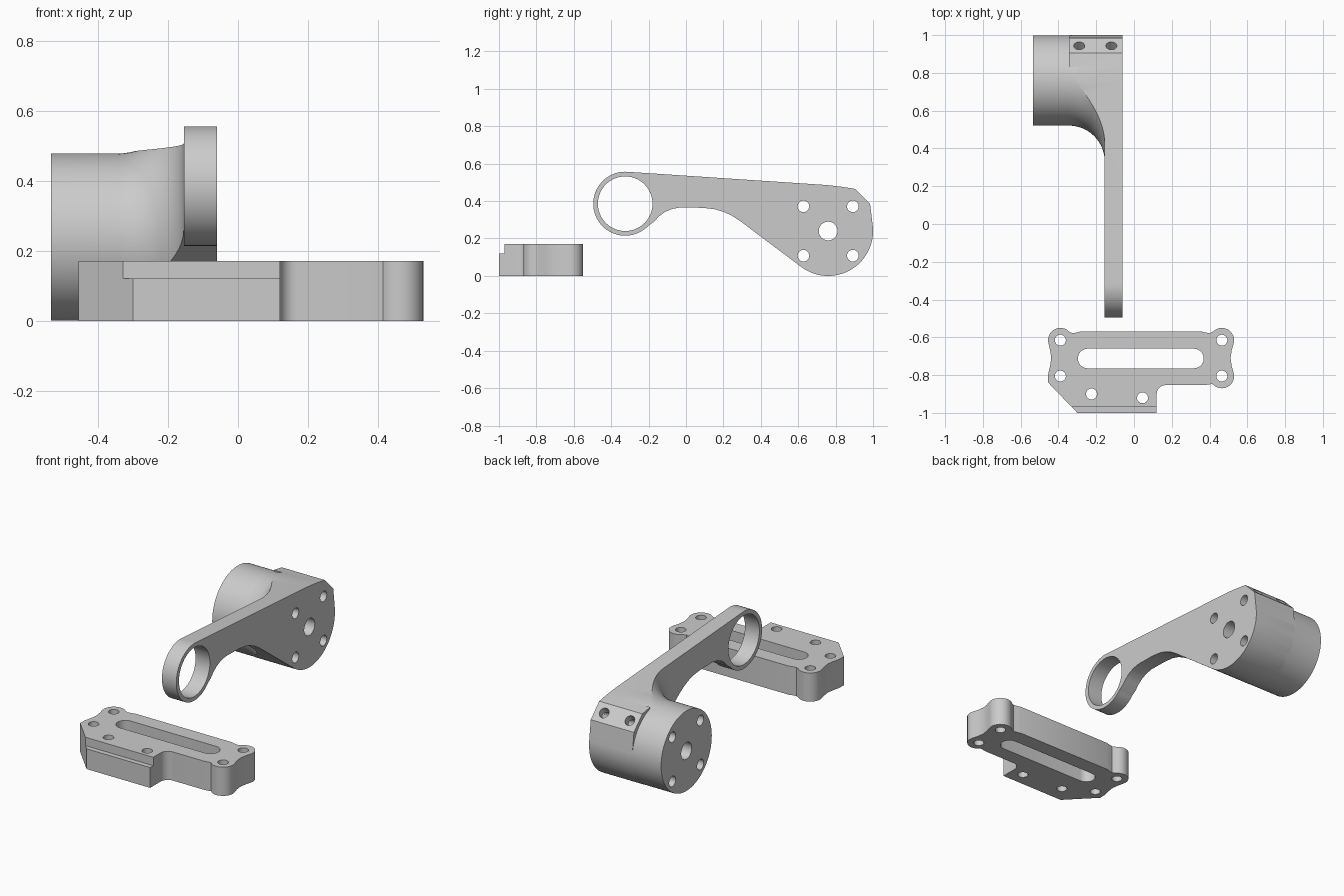
import bpy, bmesh, math
from mathutils import Vector, Matrix

if "Cube" in bpy.data.objects:
    bpy.data.objects.remove(bpy.data.objects["Cube"])

grey = bpy.data.materials.new("plain grey")
grey.diffuse_color = (0.6, 0.6, 0.6, 1)
grey.use_nodes = True
grey.node_tree.nodes["Principled BSDF"].inputs["Base Color"].default_value = grey.diffuse_color


def finish(name, bm):
    bmesh.ops.remove_doubles(bm, verts=bm.verts, dist=1e-5)
    bmesh.ops.recalc_face_normals(bm, faces=bm.faces)
    mesh = bpy.data.meshes.new(name)
    bm.to_mesh(mesh)
    bm.free()
    mesh.materials.append(grey)
    obj = bpy.data.objects.new(name, mesh)
    bpy.context.collection.objects.link(obj)
    return obj


def prism(name, pts, lo, hi, axis):
    """Extrude a 2D outline along x (points are y, z) or z (points are x, y)."""
    place = (lambda a, b, t: (t, a, b)) if axis == "x" else (lambda a, b, t: (a, b, t))
    bm = bmesh.new()
    low = [bm.verts.new(place(a, b, lo)) for a, b in pts]
    high = [bm.verts.new(place(a, b, hi)) for a, b in pts]
    bm.faces.new(low)
    bm.faces.new(high)
    for i in range(len(pts)):
        j = (i + 1) % len(pts)
        bm.faces.new((low[i], low[j], high[j], high[i]))
    return finish(name, bm)


def arc(cx, cy, r, start, end, n=12):
    angles = [math.radians(start + (end - start) * i / n) for i in range(n + 1)]
    return [(cx + r * math.cos(a), cy + r * math.sin(a)) for a in angles]


def box(name, lo, hi):
    rect = [(lo[1], lo[2]), (hi[1], lo[2]), (hi[1], hi[2]), (lo[1], hi[2])]
    return prism(name, rect, lo[0], hi[0], "x")


def rod(name, centre, direction, r, length, n=40):
    bm = bmesh.new()
    turn = Vector(direction).to_track_quat("Z", "Y").to_matrix().to_4x4()
    bmesh.ops.create_cone(bm, cap_ends=True, segments=n, radius1=r, radius2=r,
                          depth=length, matrix=Matrix.Translation(centre) @ turn)
    return finish(name, bm)


def combine(obj, tool, operation):
    bpy.context.view_layer.objects.active = obj
    mod = obj.modifiers.new("combine", "BOOLEAN")
    mod.operation, mod.object, mod.solver = operation, tool, "EXACT"
    bpy.ops.object.modifier_apply(modifier=mod.name)
    bpy.data.objects.remove(tool)


def smooth(obj):
    bpy.ops.object.select_all(action="DESELECT")
    obj.select_set(True)
    bpy.context.view_layer.objects.active = obj
    bpy.ops.object.shade_smooth_by_angle(angle=math.radians(25))


# ---- Lever arm: side outline, running round the ring, then the hub ----
HY, HZ, HR = 0.76, 0.24, 0.24
outline = arc(-0.325, 0.386, 0.171, 86, 318, 48)
outline += [(-0.172, 0.288), (-0.145, 0.318), (-0.112, 0.342), (-0.075, 0.358), (-0.03, 0.366),
            (0.03, 0.365), (0.09, 0.364), (0.155, 0.356), (0.2, 0.343), (0.245, 0.322), (0.29, 0.293)]
outline += arc(HY, HZ, HR, 234.3, 367, 40)
outline += [(0.984, 0.385), (0.904, 0.465), (0.83, 0.477), (0.75, 0.486)]
arm = prism("lever_arm", outline, -0.535, -0.06, "x")

# Hub with a flared root, revolved about the hub axis
profile = [(-0.6, 0), (-0.6, HR - 0.001)]
profile += [(x, r) for x, r in arc(-0.345, HR + 0.189, 0.19, -90, 0, 16)]
profile += [(-0.1, HR + 0.189), (-0.1, 0)]
bm = bmesh.new()
verts = [bm.verts.new((x, HY, HZ + r)) for x, r in profile]
edges = [bm.edges.new(pair) for pair in zip(verts, verts[1:])]
bmesh.ops.spin(bm, geom=verts + edges, cent=(0, HY, HZ), axis=(1, 0, 0),
               angle=math.tau, steps=96)
envelope = finish("envelope", bm)

# Add the arm plate and the screw corner, then trim all to the side outline
combine(envelope, box("plate", (-0.155, -0.7, -0.3), (-0.03, 1.2, 0.8)), "UNION")
combine(envelope, box("corner", (-0.345, 0.83, 0.262), (-0.09, 1.1, 0.7)), "UNION")
combine(arm, envelope, "INTERSECT")

# Ring bore, hub bore, four bolt holes and two angled screw holes
combine(arm, rod("bore", (-0.1, -0.325, 0.386), (1, 0, 0), 0.146, 0.3, 64), "DIFFERENCE")
combine(arm, rod("bore", (-0.3, HY, HZ), (1, 0, 0), 0.05, 0.8), "DIFFERENCE")
for dy in (-0.132, 0.132):
    for dz in (-0.132, 0.132):
        combine(arm, rod("bore", (-0.3, HY + dy, HZ + dz), (1, 0, 0), 0.031, 0.8), "DIFFERENCE")
for x in (-0.29, -0.12):
    combine(arm, rod("bore", (x, 0.943, 0.425), (0, 1, 1), 0.029, 0.2), "DIFFERENCE")
smooth(arm)

# ---- Mounting plate: outline with rounded corner lugs ----
LX, RX, TY, BY, LUG = -0.39, 0.465, -0.615, -0.805, 0.065
outline = arc(LX, TY, LUG, 195, 45)
outline += [(-0.325, -0.578), (-0.30, -0.574), (-0.28, -0.568),
            (0.355, -0.568), (0.375, -0.574), (0.40, -0.578)]
outline += arc(RX, TY, LUG, 135, -15)
outline += [(0.517, -0.67), (0.511, -0.71), (0.517, -0.75)]
outline += arc(RX, BY, LUG, 15, -140)
outline += [(0.40, -0.849), (0.375, -0.853)]
outline += arc(0.168, -0.901, 0.048, 90, 180, 8)
outline += [(0.12, -1.0), (-0.30, -1.0), (-0.456, -0.838)]
outline += arc(LX, BY, LUG, 185, 165, 3)
outline += [(-0.444, -0.75), (-0.438, -0.71), (-0.444, -0.67)]
plate = prism("mounting_plate", outline, 0, 0.171, "z")

# Front ledge, long slot, lug holes and two front holes
combine(plate, box("ledge", (-0.6, -1.1, 0.121), (0.3, -0.97, 0.3)), "DIFFERENCE")
slot = arc(-0.245, -0.712, 0.052, 90, 270, 16) + arc(0.317, -0.712, 0.052, -90, 90, 16)
combine(plate, prism("slot", slot, -0.1, 0.3, "z"), "DIFFERENCE")
holes = [(x, y) for x in (LX, RX) for y in (TY, BY)] + [(-0.225, -0.9), (0.045, -0.92)]
for x, y in holes:
    combine(plate, rod("bore", (x, y, 0.1), (0, 0, 1), 0.029, 0.5), "DIFFERENCE")
smooth(plate)
